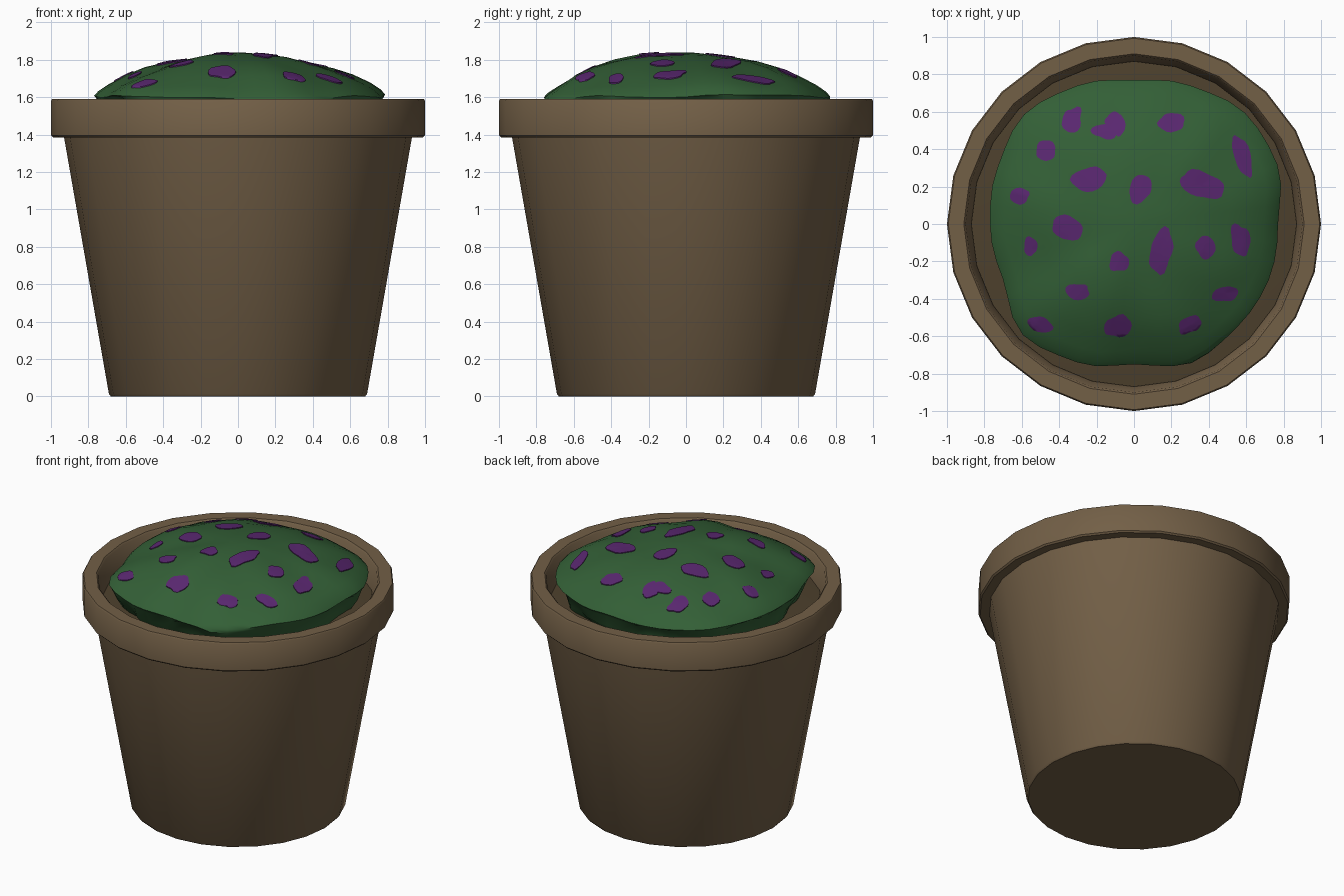
import bpy, bmesh, math
from mathutils import Vector, noise
from mathutils.bvhtree import BVHTree

cube = bpy.data.objects.get("Cube")
if cube:
    bpy.data.objects.remove(cube, do_unlink=True)


def material(name, rgb):
    mat = bpy.data.materials.new(name)
    mat.use_nodes = True
    mat.diffuse_color = (*rgb, 1)
    mat.node_tree.nodes["Principled BSDF"].inputs["Base Color"].default_value = (*rgb, 1)
    return mat


CLAY = material("clay brown", (0.17, 0.115, 0.062))
SOIL = material("soil brown", (0.075, 0.052, 0.026))
LEAF = material("leaf green", (0.033, 0.115, 0.037))
PURPLE = material("purple", (0.1, 0.02, 0.16))


def finish(name, bm, mat, angle=40):
    bmesh.ops.recalc_face_normals(bm, faces=bm.faces)
    mesh = bpy.data.meshes.new(name)
    bm.to_mesh(mesh)
    obj = bpy.data.objects.new(name, mesh)
    bpy.context.collection.objects.link(obj)
    mesh.materials.append(mat)
    bpy.ops.object.select_all(action="DESELECT")
    obj.select_set(True)
    bpy.context.view_layer.objects.active = obj
    bpy.ops.object.shade_smooth_by_angle(angle=math.radians(angle))
    return obj


def loft(bm, rings, closed_ends=True):
    """Skin a list of equal-length rings of points."""
    rows = [[bm.verts.new(p) for p in ring] for ring in rings]
    n = len(rows[0])
    for a, b in zip(rows, rows[1:]):
        for i in range(n):
            j = (i + 1) % n
            bm.faces.new((a[i], a[j], b[j], b[i]))
    if closed_ends:
        bm.faces.new(rows[0])
        bm.faces.new(rows[-1])


def circle(r, z, n=24):
    return [(r * math.cos(math.tau * i / n), r * math.sin(math.tau * i / n), z)
            for i in range(n)]


# Pot: one lathed profile from the base, over the lip, down to the inner floor
profile = [(0.68, 0), (0.69, 0.012), (0.93, 1.385), (0.99, 1.385), (1, 1.395), (1, 1.58),
           (0.993, 1.59), (0.91, 1.59), (0.9, 1.58), (0.865, 1.39), (0.64, 0.08)]
bm = bmesh.new()
loft(bm, [circle(r, z) for r, z in profile])
finish("pot", bm, CLAY)

# Soil: slightly uneven disc inside the lip
bm = bmesh.new()
loft(bm, [circle(0.87, 1.38), circle(0.87, 1.43), circle(0.7, 1.45), circle(0.4, 1.45)])
finish("soil", bm, SOIL)

# Foliage mound: lumpy dome with an irregular outline and a tucked-in skirt
OUTLINE = [.77, .83, .84, .80, .77, .80, .83, .79, .77, .76, .84, .80, .75, .80, .78, .78]
DOME = [(.06, 1.838), (.2, 1.83), (.35, 1.812), (.5, 1.787), (.65, 1.752), (.78, 1.71),
        (.9, 1.66), (.97, 1.625), (1, 1.6), (.97, 1.575), (.93, 1.5), (.88, 1.42)]
SEGMENTS = 48


def outline_radius(angle):
    t = angle / math.tau * len(OUTLINE)
    i, f = int(t), t % 1
    f = f * f * (3 - 2 * f)
    return OUTLINE[i % 16] * (1 - f) + OUTLINE[(i + 1) % 16] * f


def mound_point(k, scale, z):
    a = math.tau * k / SEGMENTS
    r = scale * outline_radius(a)
    p = Vector((r * math.cos(a), r * math.sin(a), z))
    p.z += 0.022 * noise.noise(p * 3.5) * min(1, 3 * scale)
    if z < 1.59:
        p.xy *= 1 + 0.06 * noise.noise(p * 6)
    return p


bm = bmesh.new()
loft(bm, [[mound_point(k, s, z) for k in range(SEGMENTS)] for s, z in DOME])
bmesh.ops.triangulate(bm, faces=bm.faces)
surface = BVHTree.FromBMesh(bm)
finish("foliage_mound", bm, LEAF, 50)

# Purple blotches: thin irregular patches draped on the mound (x, y, half width, half height, tilt)
SPOTS = [(-.33, .56, .05, .07, -20), (-.47, .39, .055, .055, 0), (-.61, .15, .055, .04, 0),
         (-.24, .24, .09, .065, 15), (.03, .19, .06, .075, -25), (.20, .54, .07, .05, 0),
         (.36, .21, .12, .07, -20), (.58, .36, .045, .12, 20), (.57, -.08, .05, .085, 10),
         (.38, -.12, .05, .065, 0), (.14, -.15, .065, .12, -10), (-.08, -.20, .055, .05, 30),
         (-.36, -.02, .08, .065, -15), (-.55, -.12, .035, .05, 0), (-.30, -.36, .065, .045, 0),
         (-.50, -.54, .065, .04, -20), (-.09, -.55, .075, .06, 35), (.30, -.54, .07, .045, 20),
         (.49, -.37, .065, .045, 10), (-.11, .56, .045, .04, 0), (-.15, .50, .07, .045, 0),
         (-.08, .53, .03, .06, 0)]


def drape(x, y):
    hit = surface.ray_cast(Vector((x, y, 3)), Vector((0, 0, -1)))[0]
    return Vector((x, y, (hit.z if hit else 1.6) + 0.006))


bm = bmesh.new()
for x, y, w, h, tilt in SPOTS:
    turn = math.radians(tilt)
    rings = []
    for s in (0.1, 0.4, 0.7, 1):
        ring = []
        for k in range(20):
            a = math.tau * k / 20
            wobble = 1 + 0.35 * noise.noise(Vector((9 * x + math.cos(a), 9 * y + math.sin(a), 4)))
            u, v = s * w * wobble * math.cos(a), s * h * wobble * math.sin(a)
            ring.append(drape(x + u * math.cos(turn) - v * math.sin(turn),
                              y + u * math.sin(turn) + v * math.cos(turn)))
        rings.append(ring)
    # fold the border down into the mound so the patch has a thin edge
    rings.append([p - Vector((0, 0, 0.009)) for p in rings[-1]])
    rows = [[bm.verts.new(p) for p in ring] for ring in rings]
    bm.faces.new(rows[0])
    for a, b in zip(rows, rows[1:]):
        for i in range(20):
            j = (i + 1) % 20
            bm.faces.new((a[i], b[i], b[j], a[j]))
finish("purple_blotches", bm, PURPLE, 60)
